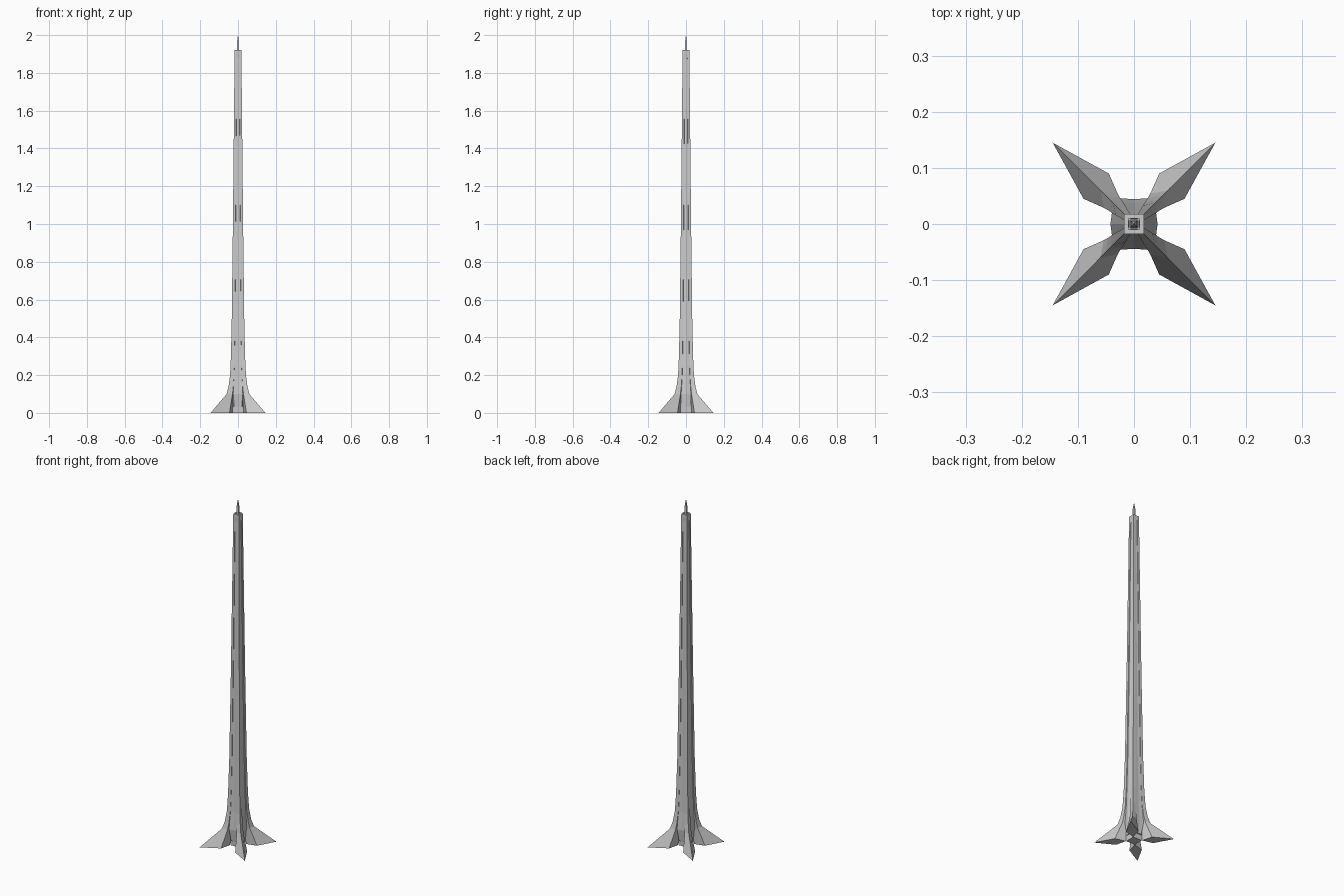
import bpy, bmesh
from math import cos, sin, pi

if "Cube" in bpy.data.objects:
    bpy.data.objects.remove(bpy.data.objects["Cube"])


def loft(name, sections, cap_bottom=True, cap_top=True):
    """Skin a stack of (z, [(x, y), ...]) outlines with flat faces."""
    bm = bmesh.new()
    rings = [[bm.verts.new((x, y, z)) for x, y in pts] for z, pts in sections]
    n = len(rings[0])
    for a, b in zip(rings, rings[1:]):
        for i in range(n):
            j = (i + 1) % n
            bm.faces.new((a[i], a[j], b[j], b[i]))
    if cap_bottom:
        bm.faces.new(rings[0][::-1])
    if cap_top:
        bm.faces.new(rings[-1])
    bmesh.ops.recalc_face_normals(bm, faces=bm.faces)
    mesh = bpy.data.meshes.new(name)
    bm.to_mesh(mesh)
    bm.free()
    obj = bpy.data.objects.new(name, mesh)
    bpy.context.collection.objects.link(obj)
    return obj


def square(r):
    return [(-r, -r), (r, -r), (r, r), (-r, r)]


# Corner piers: height, corner distance, then side point (near, far), inner point
pier = [
    (0.00, 0.145, 0.045, 0.090, 0.030),
    (0.10, 0.060, 0.029, 0.054, 0.024),
    (0.14, 0.050, 0.025, 0.047, 0.020),
    (0.20, 0.042, 0.021, 0.041, 0.016),
    (0.30, 0.0375, 0.018, 0.037, 0.014),
    (0.50, 0.033, 0.016, 0.033, 0.012),
    (1.00, 0.027, 0.0125, 0.027, 0.009),
    (1.60, 0.021, 0.009, 0.021, 0.006),
    (1.915, 0.018, 0.007, 0.018, 0.005),
]
for k in range(4):
    c, s = round(cos(k * pi / 2)), round(sin(k * pi / 2))
    sections = []
    for z, out, near, far, inner in pier:
        pts = [(out, out), (near, far), (inner, inner), (far, near)]
        sections.append((z, [(c * x - s * y, s * x + c * y) for x, y in pts]))
    loft("corner_pier_%d" % (k + 1), sections)


# Recessed core between the piers: height, depth in y, depth in x
def core_outline(dy, dx):
    w = 0.55 * dy
    return [(-w, -dy), (0, -dy * 0.96), (w, -dy), (dx * 0.92, -w),
            (dx, 0), (dx * 0.92, w), (w, dy), (0, dy * 0.96),
            (-w, dy), (-dx * 0.92, w), (-dx, 0), (-dx * 0.92, -w)]


core = [(0.03, 0.036, 0.034), (0.10, 0.046, 0.042), (0.20, 0.039, 0.038),
        (0.50, 0.031, 0.031), (1.00, 0.0245, 0.0245), (1.60, 0.0185, 0.0185),
        (1.90, 0.0155, 0.0155)]
loft("core", [(z, core_outline(dy, dx)) for z, dy, dx in core])

# Entrance block at ground level
loft("entrance_base", [(0, square(0.028)), (0.06, square(0.031))])

# Roof parapet with a sunken deck
loft("roof_parapet", [(1.88, square(0.0165)), (1.90, square(0.018)),
                      (1.92, square(0.0178)), (1.92, square(0.010)),
                      (1.905, square(0.009))])

# Spire
loft("spire", [(1.90, square(0.007)), (1.955, square(0.0055)),
               (1.975, square(0.004)), (2.0, square(0.0004))])
